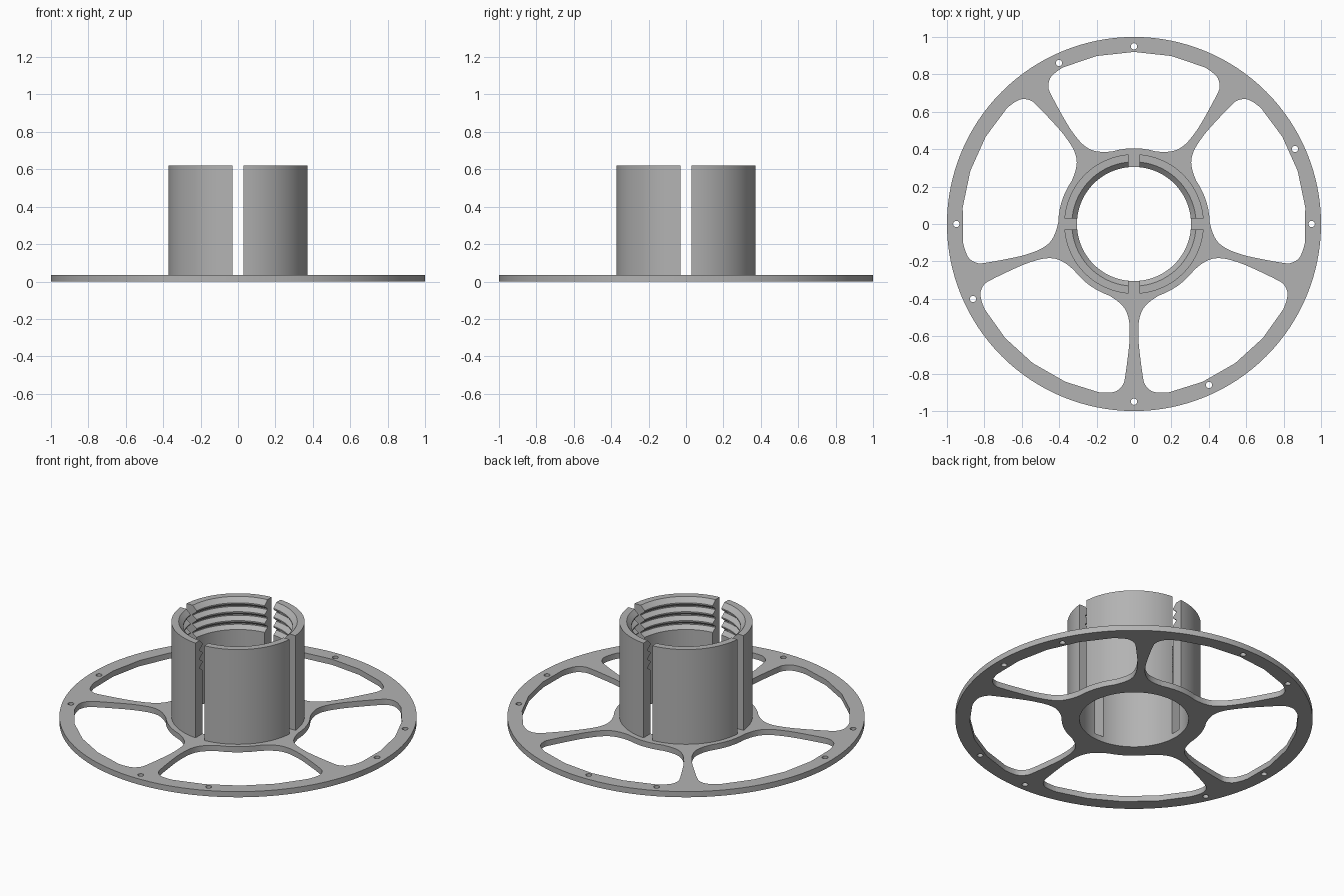
import bpy
import bmesh
from math import sin, cos, asin, pi, radians
from mathutils import Vector

cube = bpy.data.objects.get("Cube")
if cube:
    bpy.data.objects.remove(cube, do_unlink=True)

THICK, TOP = 0.035, 0.62
BORE, OUTER = 0.305, 0.373
SLOT = 0.03

grey = bpy.data.materials.new("grey plastic")
grey.use_nodes = True
COLOR = (0.45, 0.45, 0.45, 1)
grey.diffuse_color = COLOR
grey.node_tree.nodes["Principled BSDF"].inputs["Base Color"].default_value = COLOR


def activate(obj):
    bpy.ops.object.select_all(action='DESELECT')
    obj.select_set(True)
    bpy.context.view_layer.objects.active = obj


def polar(r, a):
    return Vector((r * cos(a), r * sin(a)))


def circle(r, n, center=Vector((0, 0))):
    return [center + polar(r, 2 * pi * i / n) for i in range(n)]


def smooth_path(pts, steps=4):
    """Catmull-Rom curve through the points."""
    out = []
    for i in range(len(pts) - 1):
        a, b = pts[max(i - 1, 0)], pts[i]
        c, d = pts[i + 1], pts[min(i + 2, len(pts) - 1)]
        for k in range(steps):
            t = k / steps
            out.append(0.5 * (2 * b + (c - a) * t + (2 * a - 5 * b + 4 * c - d) * t ** 2
                              + (3 * b - a - 3 * c + d) * t ** 3))
    return out + [pts[-1]]


# Edge of one spoke as (sideways, outward), from the hub to the rim
SPOKE_EDGE = [(0.132, 0.383), (0.085, 0.415), (0.048, 0.455), (0.028, 0.51),
              (0.023, 0.58), (0.027, 0.66), (0.048, 0.82), (0.063, 0.865),
              (0.098, 0.895), (0.145, 0.902), (0.187, 0.9)]


def window(mid):
    """Outline of the opening centred on the angle mid."""
    spoke = mid - pi / 5
    out_dir, side_dir = polar(1, spoke), polar(1, spoke + pi / 2)
    edge = smooth_path([side_dir * s + out_dir * r for s, r in SPOKE_EDGE])
    axis = polar(1, mid)
    mirrored = [2 * p.dot(axis) * axis - p for p in reversed(edge)]
    rim = [polar(0.92, mid + radians(a)) for a in (-12.5, 0, 12.5)]
    hub = [polar(0.405, mid + radians(a)) for a in (12, 6, 0, -6, -12)]
    return edge + rim + mirrored + hub


# Flange: filled outline with windows, bore and bolt holes
outlines = [circle(1, 128), circle(BORE, 96)]
outlines += [window(pi / 2 + 2 * pi * i / 5) for i in range(5)]
for i in range(4):
    for offset in (0, 25):
        outlines.append(circle(0.017, 20, polar(0.95, i * pi / 2 + radians(offset))))

curve = bpy.data.curves.new("flange", 'CURVE')
curve.dimensions = '2D'
curve.fill_mode = 'BOTH'
curve.extrude = THICK / 2
for pts in outlines:
    spline = curve.splines.new('POLY')
    spline.points.add(len(pts) - 1)
    for point, p in zip(spline.points, pts):
        point.co = (p.x, p.y, 0, 1)
    spline.use_cyclic_u = True
flange = bpy.data.objects.new("flange", curve)
flange.location.z = THICK / 2
bpy.context.collection.objects.link(flange)
activate(flange)
bpy.ops.object.convert(target='MESH')
flange = bpy.context.object
flange.data.materials.clear()
flange.data.materials.append(grey)
bpy.ops.object.shade_smooth_by_angle(angle=radians(30))

# Collar profile: plain wall, chamfered mouth and thread grooves below it
GROOVE, PITCH = 0.332, 0.055
profile = [(BORE, THICK - 0.005), (OUTER, THICK - 0.005), (OUTER, TOP),
           (GROOVE, TOP), (BORE, TOP - 0.027)]
for i in range(3):
    z = TOP - 0.035 - i * PITCH
    profile += [(BORE, z), (GROOVE, z - 0.02), (GROOVE, z - 0.027), (BORE, z - 0.047)]


def collar_segment(name, quarter, steps=28):
    bm = bmesh.new()
    rings = []
    for k in range(steps + 1):
        ring = []
        for r, z in profile:
            gap = asin(SLOT / r)
            a = quarter * pi / 2 + gap + (pi / 2 - 2 * gap) * k / steps
            ring.append(bm.verts.new((r * cos(a), r * sin(a), z)))
        rings.append(ring)
    n = len(profile)
    for a, b in zip(rings, rings[1:]):
        for j in range(n):
            bm.faces.new((a[j], a[(j + 1) % n], b[(j + 1) % n], b[j]))
    bm.faces.new(rings[0])
    bm.faces.new(rings[-1][::-1])
    bmesh.ops.recalc_face_normals(bm, faces=bm.faces)
    mesh = bpy.data.meshes.new(name)
    bm.to_mesh(mesh)
    bm.free()
    mesh.materials.append(grey)
    obj = bpy.data.objects.new(name, mesh)
    bpy.context.collection.objects.link(obj)
    activate(obj)
    bpy.ops.object.shade_smooth_by_angle(angle=radians(30))


# Four collar segments separated by slots
for q, place in enumerate(("back_left", "back_right", "front_right", "front_left")):
    collar_segment("collar_" + place, q)
